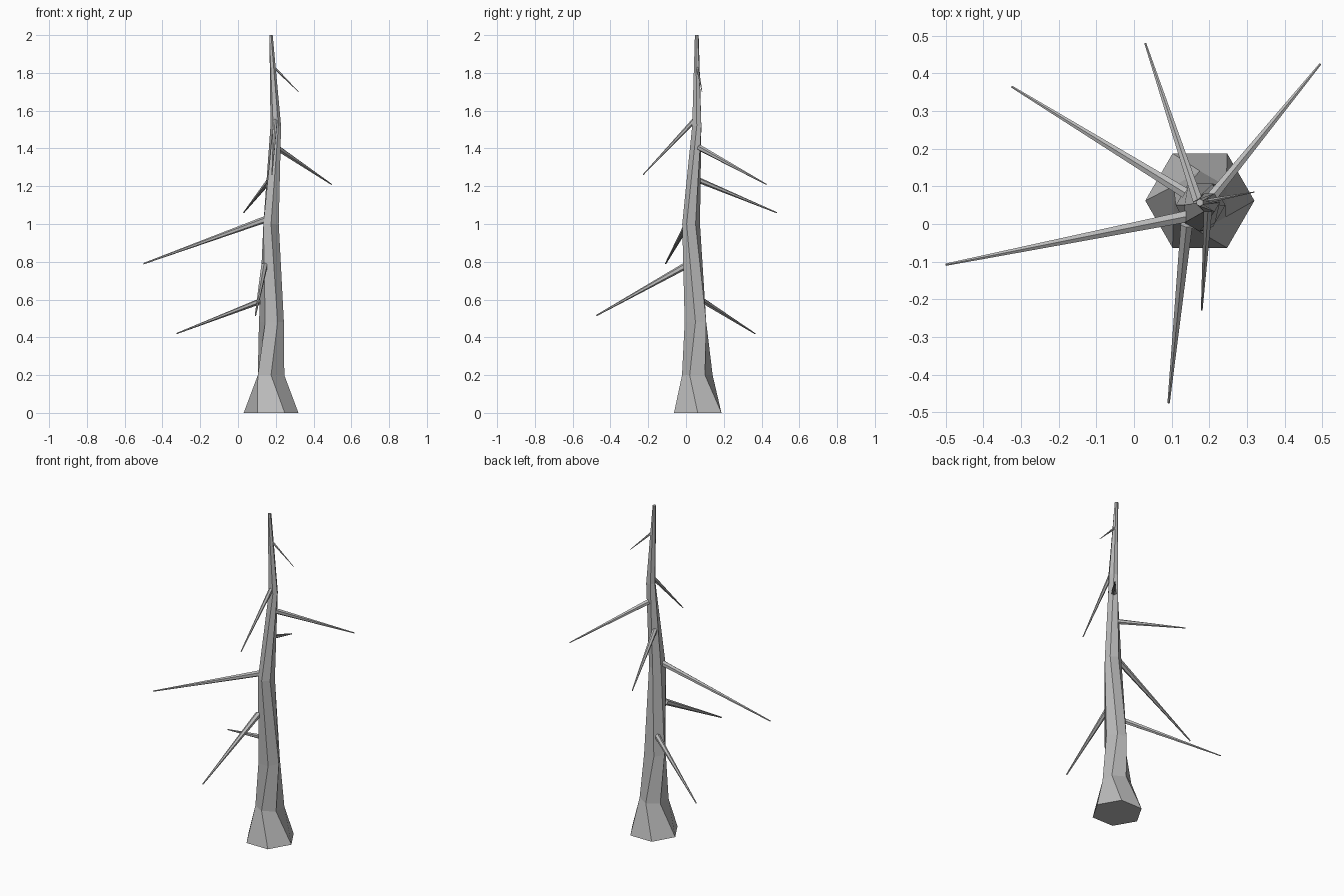
import bpy, bmesh, math
from mathutils import Vector

if "Cube" in bpy.data.objects:
    bpy.data.objects.remove(bpy.data.objects["Cube"], do_unlink=True)

# Bark colour
bark = bpy.data.materials.new("grey_bark")
bark.use_nodes = True
colour = (0.5, 0.5, 0.5, 1)
bark.diffuse_color = colour
bark.node_tree.nodes["Principled BSDF"].inputs["Base Color"].default_value = colour


def loft(name, rings):
    """Skin a list of vertex rings and cap both ends."""
    bm = bmesh.new()
    loops = [[bm.verts.new(p) for p in ring] for ring in rings]
    n = len(loops[0])
    for low, high in zip(loops, loops[1:]):
        for i in range(n):
            j = (i + 1) % n
            bm.faces.new((low[i], low[j], high[j], high[i]))
    bm.faces.new(loops[0][::-1])
    bm.faces.new(loops[-1])
    bmesh.ops.recalc_face_normals(bm, faces=bm.faces)
    mesh = bpy.data.meshes.new(name)
    bm.to_mesh(mesh)
    bm.free()
    mesh.materials.append(bark)
    obj = bpy.data.objects.new(name, mesh)
    bpy.context.collection.objects.link(obj)
    return obj


def ring(centre, u, v, radius, sides, turn=0):
    angles = [math.tau * i / sides + turn for i in range(sides)]
    return [centre + radius * (u * math.cos(a) + v * math.sin(a)) for a in angles]


# Trunk: six-sided rings (x, y, z, radius), every other one twisted
trunk = [(0.175, 0.062, 0, 0.145), (0.175, 0.06, 0.2, 0.081),
         (0.177, 0.05, 0.48, 0.066), (0.175, 0.027, 1.0, 0.047),
         (0.2, 0.057, 1.52, 0.028), (0.175, 0.057, 2.0, 0.01)]
X, Y = Vector((1, 0, 0)), Vector((0, 1, 0))
loft("trunk", [ring(Vector(p[:3]), X, Y, p[3], 6, -math.pi / 6 * (k % 2))
               for k, p in enumerate(trunk)])

# Bare branches: root, tip, root radius
branches = {
    "low_back_branch": ((0.14, 0.08, 0.6), (-0.325, 0.365, 0.42), 0.016),
    "low_front_branch": ((0.14, 0, 0.78), (0.092, -0.475, 0.515), 0.018),
    "right_branch": ((0.16, 0.024, 1.03), (-0.5, -0.108, 0.79), 0.018),
    "middle_back_branch": ((0.17, 0.06, 1.235), (0.03, 0.48, 1.06), 0.015),
    "left_branch": ((0.205, 0.07, 1.405), (0.495, 0.425, 1.21), 0.016),
    "high_front_branch": ((0.197, 0.045, 1.55), (0.18, -0.228, 1.26), 0.013),
    "top_twig": ((0.19, 0.06, 1.83), (0.32, 0.085, 1.7), 0.007),
}
for name, (root, tip, radius) in branches.items():
    root, tip = Vector(root), Vector(tip)
    along = (tip - root).normalized()
    side = along.cross(Vector((0, 0, 1))).normalized()
    up = side.cross(along)
    loft(name, [ring(root, side, up, radius, 6, math.pi / 6),
                ring(tip, side, up, radius * 0.2, 6, math.pi / 6)])
